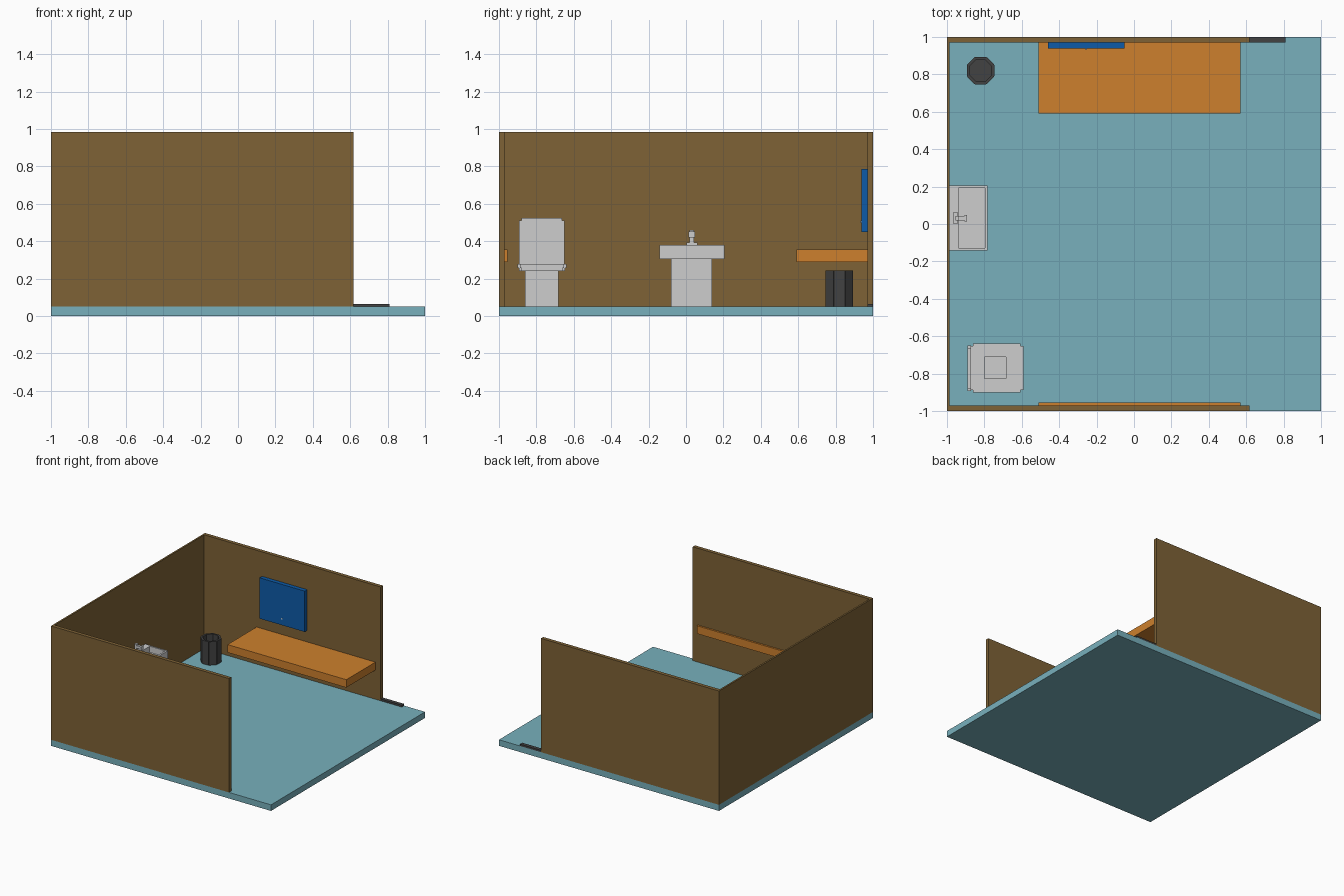
import bpy, bmesh, math
from mathutils import Matrix

if "Cube" in bpy.data.objects:
    bpy.data.objects.remove(bpy.data.objects["Cube"])


def material(name, r, g, b):
    m = bpy.data.materials.new(name)
    lin = [((c / 255 + 0.055) / 1.055) ** 2.4 if c > 10 else c / 255 / 12.92 for c in (r, g, b)]
    m.diffuse_color = (*lin, 1)
    m.use_nodes = True
    m.node_tree.nodes["Principled BSDF"].inputs["Base Color"].default_value = m.diffuse_color
    return m


TEAL = material("pale teal", 120, 176, 188)
BROWN = material("brown", 126, 98, 54)
ORANGE = material("orange", 205, 128, 45)
GREY = material("light grey", 205, 205, 205)
DARK = material("dark grey", 66, 66, 66)
BLUE = material("blue", 13, 91, 168)
WHITE = material("indicator white", 190, 215, 235)


def finish(name, bm, mat):
    bmesh.ops.recalc_face_normals(bm, faces=bm.faces)
    me = bpy.data.meshes.new(name)
    bm.to_mesh(me)
    bm.free()
    me.materials.append(mat)
    ob = bpy.data.objects.new(name, me)
    bpy.context.collection.objects.link(ob)
    return ob


def add_box(bm, x, y, z, turn=None):
    m = Matrix.Translation([(a + b) / 2 for a, b in (x, y, z)]) @ \
        Matrix.Diagonal([b - a for a, b in (x, y, z)] + [1])
    bmesh.ops.create_cube(bm, size=1, matrix=turn @ m if turn else m)


def box(name, x, y, z, mat):
    bm = bmesh.new()
    add_box(bm, x, y, z)
    return finish(name, bm, mat)


def notched_plate(name, u, v, n, place, mat):
    """Rectangle with square-notched corners; place(u, v, side) gives 3D points."""
    (a, b), (c, d) = u, v
    pts = [(a + n, c), (b - n, c), (b - n, c + n), (b, c + n), (b, d - n), (b - n, d - n),
           (b - n, d), (a + n, d), (a + n, d - n), (a, d - n), (a, c + n), (a + n, c + n)]
    bm = bmesh.new()
    lo, hi = [[bm.verts.new(place(p, q, s)) for p, q in pts] for s in (0, 1)]
    bm.faces.new(lo)
    bm.faces.new(hi)
    for i in range(12):
        j = (i + 1) % 12
        bm.faces.new((lo[i], lo[j], hi[j], hi[i]))
    return finish(name, bm, mat)


def cut(target, x, y, z):
    """Carve a box-shaped recess."""
    cutter = box(target.name + "_cutter", x, y, z, GREY)
    cutter.hide_render = True
    cutter.hide_viewport = True
    mod = target.modifiers.new("recess", "BOOLEAN")
    mod.operation = "DIFFERENCE"
    mod.solver = "EXACT"
    mod.object = cutter


# Room shell
box("floor", (-1, 1), (-1, 1), (0, 0.05), TEAL)
box("left_wall", (-1, -0.986), (-0.97, 0.97), (0.05, 0.985), BROWN)
box("back_wall", (-1, 0.618), (0.97, 1), (0.05, 0.985), BROWN)
box("front_wall", (-1, 0.618), (-1, -0.97), (0.05, 0.985), BROWN)
box("door_sill", (0.618, 0.81), (0.97, 1), (0.05, 0.065), DARK)

# Bench, wall strip and wall screen with its indicator
box("bench", (-0.51, 0.57), (0.592, 0.97), (0.29, 0.355), ORANGE)
box("wall_strip", (-0.51, 0.57), (-0.97, -0.955), (0.29, 0.355), ORANGE)
box("screen", (-0.46, -0.05), (0.937, 0.97), (0.45, 0.785), BLUE)
box("indicator", (-0.262, -0.25), (0.933, 0.937), (0.498, 0.51), WHITE)

# Waste bin: ring of eight planks and a base
bm = bmesh.new()
for i in range(8):
    turn = Matrix.Translation((-0.82, 0.82, 0)) @ Matrix.Rotation(i * math.pi / 4, 4, "Z")
    add_box(bm, (0.058, 0.074), (-0.029, 0.029), (0.05, 0.243), turn)
bmesh.ops.create_cone(bm, cap_ends=True, segments=8, radius1=0.065, radius2=0.065, depth=0.02,
                      matrix=Matrix.Translation((-0.82, 0.82, 0.06)) @ Matrix.Rotation(math.pi / 8, 4, "Z"))
finish("waste_bin", bm, DARK)

# Washbasin with tap
basin = box("basin", (-0.986, -0.782), (-0.142, 0.206), (0.305, 0.38), GREY)
cut(basin, (-0.937, -0.797), (-0.128, 0.192), (0.33, 0.42))
box("basin_pedestal", (-0.986, -0.84), (-0.08, 0.14), (0.05, 0.305), GREY)
box("tap_base", (-0.968, -0.94), (0.002, 0.062), (0.38, 0.393), GREY)
box("tap_post", (-0.955, -0.935), (0.018, 0.044), (0.393, 0.46), GREY)
box("tap_spout", (-0.935, -0.905), (0.02, 0.042), (0.43, 0.45), GREY)
box("tap_nozzle", (-0.905, -0.892), (0.014, 0.048), (0.42, 0.453), GREY)

# Toilet: base, rim, seat and raised lid
hole = (-0.8, -0.685), (-0.825, -0.71)
base = box("toilet_base", (-0.85, -0.64), (-0.86, -0.682), (0.05, 0.24), GREY)
cut(base, *hole, (0.15, 0.3))
for name, z0, z1, g in (("toilet_rim", 0.24, 0.258, 0.008), ("toilet_seat", 0.258, 0.277, 0)):
    plate = notched_plate(name, (-0.875 + g, -0.592 - g), (-0.902 + g, -0.638 - g), 0.014,
                          lambda p, q, s: (p, q, z1 if s else z0), GREY)
    cut(plate, *hole, (0.15, 0.3))
notched_plate("toilet_lid", (-0.893, -0.65), (0.265, 0.525), 0.014,
              lambda p, q, s: (-0.872 if s else -0.89, p, q), GREY)
